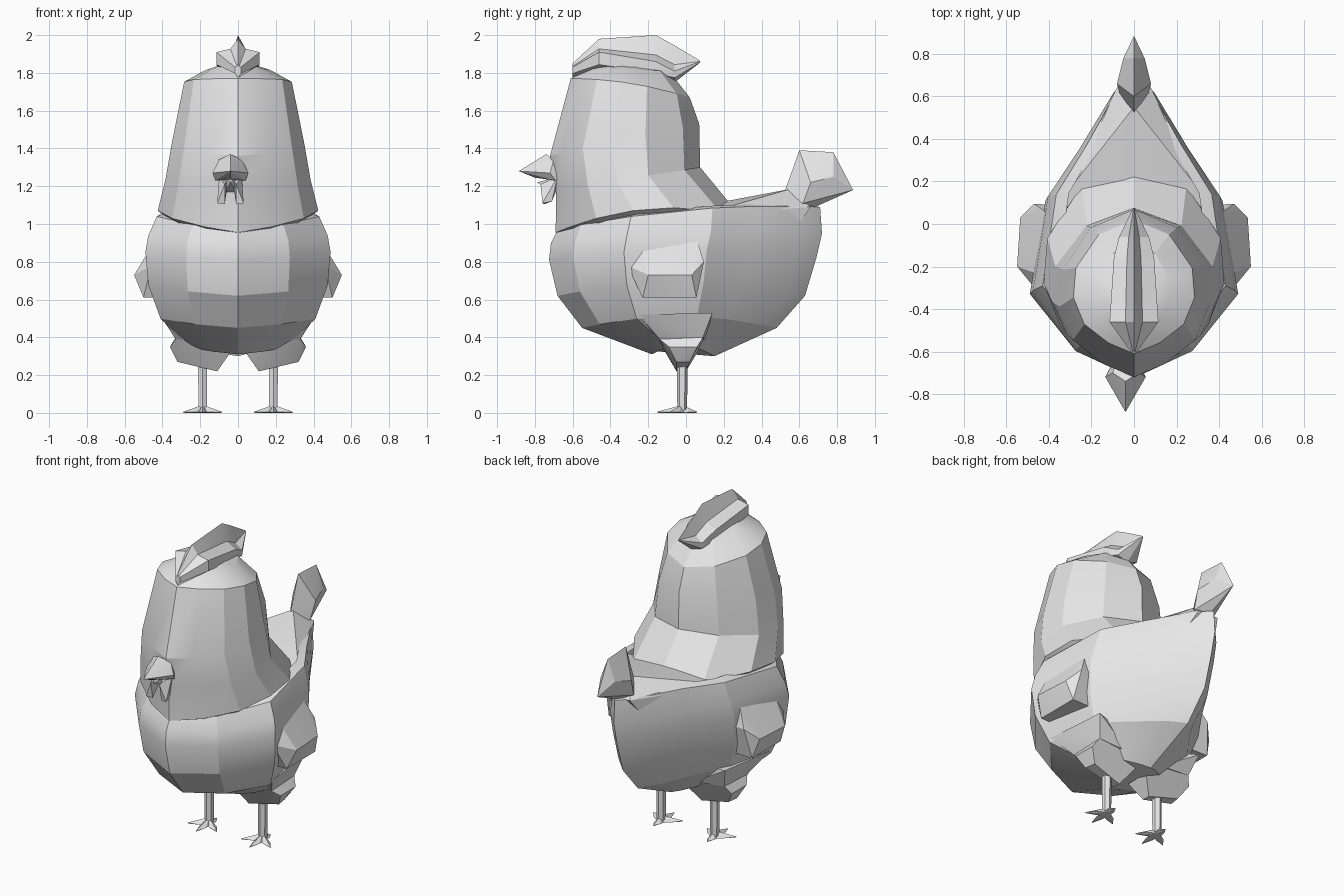
import bpy, bmesh, math

if "Cube" in bpy.data.objects:
    bpy.data.objects.remove(bpy.data.objects["Cube"])

grey = bpy.data.materials.new("plain grey")
grey.diffuse_color = (0.8, 0.8, 0.8, 1)
grey.use_nodes = True
grey.node_tree.nodes["Principled BSDF"].inputs["Base Color"].default_value = grey.diffuse_color


def finish(name, bm):
    bmesh.ops.recalc_face_normals(bm, faces=bm.faces)
    me = bpy.data.meshes.new(name)
    bm.to_mesh(me)
    bm.free()
    me.materials.append(grey)
    ob = bpy.data.objects.new(name, me)
    bpy.context.collection.objects.link(ob)
    bpy.ops.object.select_all(action='DESELECT')
    ob.select_set(True)
    bpy.context.view_layer.objects.active = ob
    bpy.ops.object.shade_smooth_by_angle(angle=math.radians(20))
    return ob


def loft(name, rings, start=True, end=True):
    """Skin closed rings of equal length, capping the ends that show."""
    bm = bmesh.new()
    rows = [[bm.verts.new(p) for p in r] for r in rings]
    for a, b in zip(rows, rows[1:]):
        for i in range(len(a)):
            j = (i + 1) % len(a)
            bm.faces.new((a[i], a[j], b[j], b[i]))
    if start:
        bm.faces.new(rows[0])
    if end:
        bm.faces.new(rows[-1])
    return finish(name, bm)


def hull(name, pts, mirror=False, dx=0):
    """Convex solid; mirror adds the opposite x points."""
    pts = set(pts) | ({(-x, y, z) for x, y, z in pts} if mirror else set())
    bm = bmesh.new()
    for x, y, z in pts:
        bm.verts.new((x + dx, y, z))
    res = bmesh.ops.convex_hull(bm, input=bm.verts)
    junk = {g for g in res["geom_interior"] + res["geom_unused"]
            if isinstance(g, bmesh.types.BMVert)}
    bmesh.ops.delete(bm, geom=list(junk), context='VERTS')
    bmesh.ops.dissolve_limit(bm, angle_limit=0.02, verts=bm.verts, edges=bm.edges)
    return finish(name, bm)


def ring(shape, zf, zb, yf, yb, w, lift=0):
    """Mirrored cross-section run front to back; lift arches its sides."""
    half = [(x * w, yf + (yb - yf) * t, zf + (zb - zf) * t + lift * 4 * t * (1 - t))
            for x, t in shape]
    return half + [(-x, y, z) for x, y, z in half[-2:0:-1]]


# body: round breast, tapering to a ridge at the rear
body_shape = [(0, 0), (.56, .09), (1, .28), (.85, .59), (.53, .75), (.2, .93), (0, 1)]
loft("body", [ring(body_shape, *r) for r in (
    (.31, .30, -.18, .15, .25, .05), (.45, .45, -.55, .48, .41, .06),
    (.62, .62, -.68, .63, .475, .07), (.81, .82, -.725, .69, .49, .05),
    (.90, .95, -.715, .72, .475, .03), (.97, 1.09, -.68, .71, .43, .045),
    (1.01, 1.10, -.58, .65, .36, .035))], end=False)

# sloping back between neck and tail
hull("back_ridge", [(0, .1, 1.1), (0, .27, 1.115), (0, .55, 1.185), (.37, .08, 1.05),
                    (.14, .5, 1.10), (.07, .66, 1.09), (.3, .05, 1.0), (.1, .6, 1.0)], True)

# neck and head: overlapping feathered cape
neck_shape = [(0, 0), (.42, .08), (.82, .22), (1, .42), (.96, .64), (.58, .89), (0, 1)]
loft("neck_and_head", [ring(neck_shape, *r) for r in (
    (.93, 1.0, -.62, .23, .34, .05), (.955, 1.045, -.69, .285, .425, .08),
    (1.18, 1.30, -.688, .075, .385), (1.36, 1.53, -.72, .07, .35),
    (1.77, 1.67, -.61, .02, .285, .025), (1.82, 1.81, -.53, -.09, .17),
    (1.86, 1.83, -.43, -.2, .07))], start=False)

# comb: front lobe and swept crest with a star-shaped section
comb = []
for y, zb, zm, zt, w in ((-.6, 1.775, 1.83, 1.85, .015), (-.46, 1.80, 1.91, 1.98, .115),
                         (-.16, 1.76, 1.86, 2.0, .095), (-.06, 1.75, 1.81, 1.945, .07),
                         (.075, 1.855, 1.86, 1.865, .004)):
    half = [(0, y, zb), (w, y, zm - (zm - zb) * .6), (w, y, zm),
            (w * .35, y, zm + (zt - zm) * .25), (0, y, zt)]
    comb.append(half + [(-a, b, c) for a, b, c in half[-2:0:-1]])
loft("comb", comb)

# tail: fan rising from the rear ridge
hull("tail_fan", [(0, .5, 1.11), (0, .55, 1.19), (.07, .62, 1.11), (0, .66, 1.08),
                  (0, .6, 1.39), (0, .78, 1.38), (0, .885, 1.18),
                  (.08, .66, 1.22), (.05, .78, 1.25)], True)

# beak, set slightly off centre
hull("upper_beak", [(0, -.74, 1.37), (0, -.885, 1.28), (.095, -.72, 1.27),
                    (.06, -.7, 1.34), (0, -.8, 1.245), (.08, -.69, 1.23),
                    (.04, -.62, 1.28)], True, -.04)
hull("lower_beak", [(.04, -.68, 1.25), (0, -.79, 1.22), (.03, -.68, 1.17)], True, -.04)

for s, side in ((-1, "left"), (1, "right")):
    def sided(pts):
        return [(s * x, y, z) for x, y, z in pts]

    # wattle
    hull(side + "_wattle", sided([(.01, -.66, 1.24), (.06, -.68, 1.25), (.03, -.77, 1.21),
                                  (.07, -.76, 1.11), (.03, -.75, 1.105), (.06, -.71, 1.12)]),
         dx=-.04)
    # folded wing
    hull(side + "_wing", sided([(.44, -.24, .91), (.42, .06, .91), (.46, -.31, .78),
                                (.47, .095, .80), (.55, -.2, .73), (.535, .03, .73),
                                (.50, -.23, .61), (.50, .055, .61), (.4, -.23, .61),
                                (.36, .05, .61), (.38, .09, .8)]))
    # flank running down to the thigh
    hull(side + "_flank", sided([(.415, -.25, .52), (.37, .14, .53), (.33, -.14, .39),
                                 (.33, .09, .40), (.12, -.15, .37), (.12, .1, .38),
                                 (.2, -.2, .5), (.2, .1, .5)]))
    # thigh
    hull(side + "_thigh", sided([(.33, -.14, .39), (.33, .09, .40), (.36, -.09, .35),
                                 (.36, .06, .35), (.32, -.05, .27), (.31, .02, .27),
                                 (.11, -.05, .22), (.11, 0, .22), (.04, -.1, .32),
                                 (.04, .06, .32), (.15, -.15, .39), (.15, .1, .40)]))
    # leg
    cx, cy = .187, -.02
    loft(side + "_leg", [[(s * cx + r * math.cos(a), cy + r * math.sin(a), z)
                          for a in [math.pi * (k + .5) / 3 for k in range(6)]]
                         for r, z in ((.026, .015), (.028, .27))])
    # toes: three forward, one back
    for n, (tx, ty) in enumerate(((-.105, -.07), (0, -.135), (.105, -.07), (0, .08))):
        d = math.hypot(tx, ty)
        px, py = -ty / d * .022, tx / d * .022
        hull(side + "_toe_%d" % n, sided(
            [(cx + tx, cy + ty, .005), (cx + px, cy + py, 0), (cx - px, cy - py, 0),
             (cx + tx * .95, cy + ty * .95, 0), (cx, cy, .042),
             (cx + tx * .5 + px, cy + ty * .5 + py, .005),
             (cx + tx * .5 - px, cy + ty * .5 - py, .005)]))
